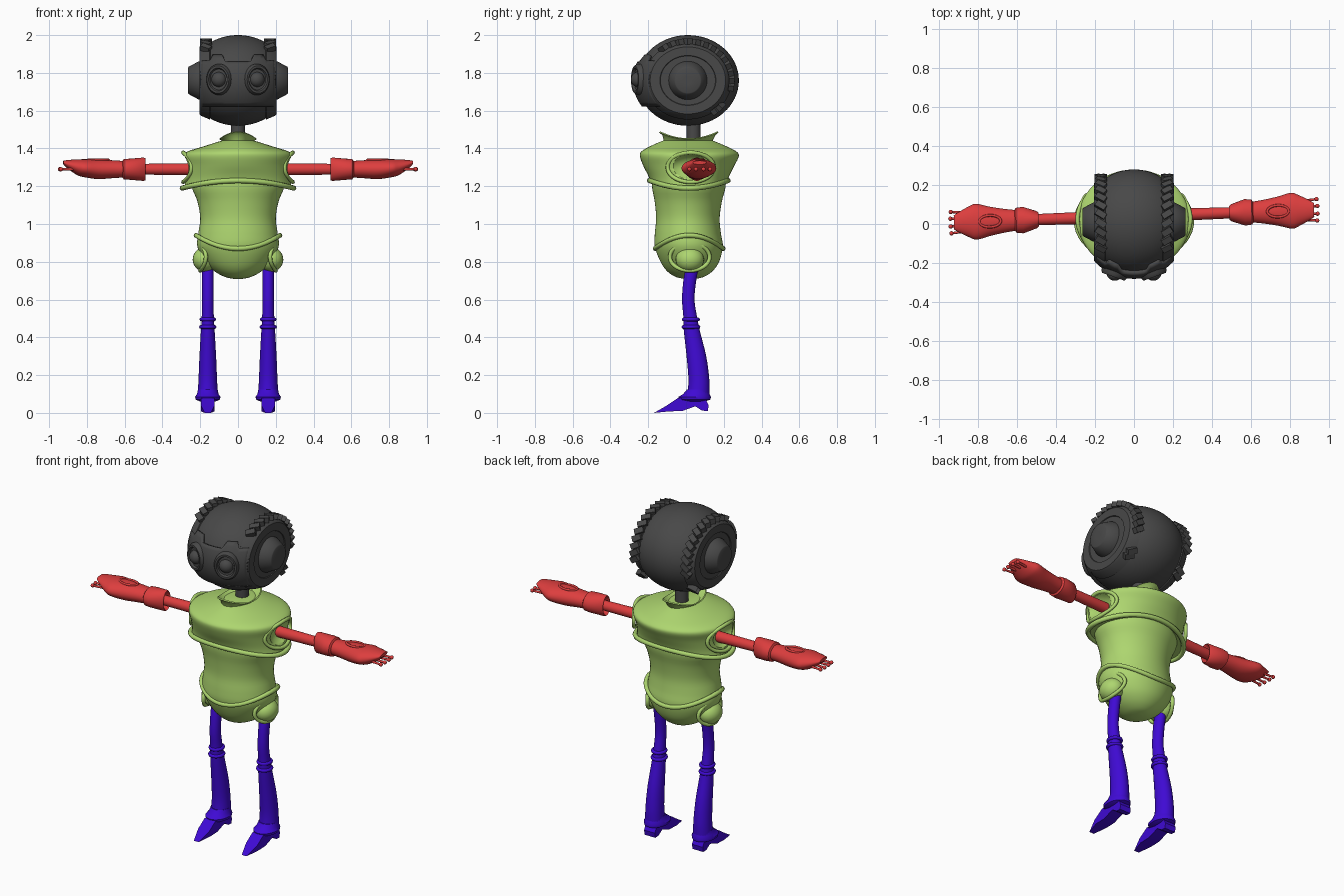
import bpy, bmesh
from math import sin, cos, pi, radians, sqrt
from mathutils import Matrix, Vector

cube = bpy.data.objects.get("Cube")
if cube:
    bpy.data.objects.remove(cube)


def material(name, rgb):
    m = bpy.data.materials.new(name)
    m.use_nodes = True
    m.diffuse_color = (*rgb, 1)
    m.node_tree.nodes["Principled BSDF"].inputs["Base Color"].default_value = (*rgb, 1)
    return m


GREY = material("dark_grey", (0.065, 0.065, 0.065))
GREEN = material("lime_green", (0.42, 0.67, 0.16))
RED = material("red", (0.72, 0.048, 0.048))
BLUE = material("violet_blue", (0.05, 0.003, 0.66))
AXIS_X = Matrix(((0, 0, 1, 0), (1, 0, 0, 0), (0, 1, 0, 0), (0, 0, 0, 1)))  # local z -> x


def finish(name, bm, mat, matrix=Matrix(), angle=40):
    bm.transform(matrix)
    bmesh.ops.recalc_face_normals(bm, faces=bm.faces)
    me = bpy.data.meshes.new(name)
    bm.to_mesh(me)
    bm.free()
    me.materials.append(mat)
    ob = bpy.data.objects.new(name, me)
    bpy.context.collection.objects.link(ob)
    bpy.ops.object.select_all(action='DESELECT')
    ob.select_set(True)
    bpy.context.view_layer.objects.active = ob
    bpy.ops.object.shade_smooth_by_angle(angle=radians(angle))
    return ob


def resample(rows, steps):
    """Catmull-Rom through the section rows."""
    out = []
    for i in range(len(rows) - 1):
        a, b, c, d = (rows[min(max(i + k, 0), len(rows) - 1)] for k in (-1, 0, 1, 2))
        for s in range(steps):
            t = s / steps
            out.append([q + t * (r - p) / 2 + t * t * (p - 2.5 * q + 2 * r - e / 2)
                        + t ** 3 * (1.5 * (q - r) + (e - p) / 2) for p, q, r, e in zip(a, b, c, d)])
    return out + [rows[-1]]


def loft(name, rows, mat, matrix=Matrix(), steps=1, n=40):
    """Rows are (height, centre u, centre v, radius u, radius v, saddle)."""
    bm = bmesh.new()
    rows = resample([tuple(r) + (0,) * (6 - len(r)) for r in rows], steps)
    loops = [[bm.verts.new((u + ru * cos(2 * pi * i / n), v + rv * sin(2 * pi * i / n),
                            t + w * cos(4 * pi * i / n))) for i in range(n)]
             for t, u, v, ru, rv, w in rows]
    for a, b in zip(loops, loops[1:]):
        for i in range(n):
            j = (i + 1) % n
            bm.faces.new((a[i], a[j], b[j], b[i]))
    bm.faces.new(loops[0])
    bm.faces.new(loops[-1])
    return finish(name, bm, mat, matrix)


def rim(name, row, thick, mat, matrix=Matrix(), n=48, m=8):
    """Round bead along a saddle-shaped ellipse."""
    t, u, v, ru, rv, w = row
    bm = bmesh.new()
    loops = []
    for i in range(n):
        a = 2 * pi * i / n
        loops.append([bm.verts.new((u + (ru + thick * cos(b)) * cos(a), v + (rv + thick * cos(b)) * sin(a),
                                    t + w * cos(2 * a) + thick * sin(b)))
                      for b in (2 * pi * k / m for k in range(m))])
    for i in range(n):
        p, q = loops[i], loops[(i + 1) % n]
        for k in range(m):
            bm.faces.new((p[k], p[(k + 1) % m], q[(k + 1) % m], q[k]))
    return finish(name, bm, mat, matrix, 80)


def ball(name, centre, radii, mat, matrix=Matrix()):
    bm = bmesh.new()
    bmesh.ops.create_uvsphere(bm, u_segments=24, v_segments=14, radius=1)
    return finish(name, bm, mat, matrix @ Matrix.Translation(centre) @ Matrix.Diagonal((*radii, 1)))


# Head: ellipsoid with its sides cut flat
HY, HZ, RX, RY, RZ = 0.01, 1.76, 0.27, 0.27, 0.24


def head_row(x, s=None):
    s = sqrt(1 - (x / RX) ** 2) if s is None else s
    return (x, HY, HZ, RY * s, RZ * s)


loft("head", [head_row(-0.2 + 0.02 * i) for i in range(21)], GREY, AXIS_X, n=64)

# Visor: raised shell over the face with a stepped upper edge
bm = bmesh.new()
grid = []
for i in range(25):
    x = -0.192 + 0.016 * i
    top = 1.855 if abs(x) < 0.07 else 1.89 if abs(x) < 0.14 else 1.86
    col = []
    for k in range(13):
        z = 1.63 + (top - 1.63) * k / 12
        y = HY - 1.035 * RY * sqrt(1 - (x / RX) ** 2 - ((z - HZ) / RZ) ** 2)
        col.append(bm.verts.new((x, y, z)))
    grid.append(col)
for a, b in zip(grid, grid[1:]):
    for k in range(12):
        bm.faces.new((a[k], b[k], b[k + 1], a[k + 1]))
visor = finish("visor", bm, GREY)
mod = visor.modifiers.new("thickness", 'SOLIDIFY')
mod.thickness, mod.offset = 0.024, 0

for side, s in (("left", 1), ("right", -1)):
    flip = Matrix.Diagonal((s, 1, 1, 1))
    # Side plate, ear puck and rim teeth
    loft(side + "_side_plate", [head_row(*r) for r in
         ((0.14, 0.8), (0.15, 0.86), (0.195, 0.78), (0.205, 0.74), (0.205, 0.55), (0.195, 0.53))],
         GREY, flip @ AXIS_X, n=64)
    loft(side + "_ear", [(x, HY, HZ, r, r) for x, r in
         ((0.18, 0.105), (0.21, 0.1), (0.262, 0.072), (0.265, 0.066), (0.265, 0.02))], GREY, flip @ AXIS_X)
    bm = bmesh.new()
    for deg in [-50, -42] + list(range(-8, 125, 11)):
        a = radians(deg)
        spot = Vector((0.17, HY + RY * 0.86 * cos(a), HZ + RZ * 0.86 * sin(a)))
        bmesh.ops.create_cube(bm, size=1, matrix=Matrix.Translation(spot) @ Matrix.Rotation(a, 4, 'X')
                              @ Matrix.Rotation(radians(32), 4, 'Y') @ Matrix.Diagonal((0.055, 0.03, 0.032, 1)))
    finish(side + "_rim_teeth", bm, GREY, flip)
    # Eye
    look = Vector((0.33 * s, -0.94, 0)).to_track_quat('Z', 'Y').to_matrix().to_4x4()
    eye = Matrix.Translation((0.1 * s, -0.252, 1.765)) @ look
    loft(side + "_eye_socket", [(h, 0, 0, r * 0.93, r * 1.1) for h, r in
         ((-0.04, 0.075), (0.005, 0.075), (0.02, 0.066), (0.02, 0.056), (0.008, 0.05))], GREY, eye)
    ball(side + "_eyeball", (0, 0, 0.003), (0.04, 0.04, 0.036), GREY, eye)

# Neck and saddle-shaped collar
loft("neck", [(1.4, 0, 0.04, 0.038, 0.038), (1.56, 0, 0.04, 0.036, 0.036)], GREY)
loft("collar", [(1.38, 0, 0.01, 0.11, 0.15), (1.43, 0, 0.01, 0.07, 0.125), (1.455, 0, 0.015, 0.085, 0.14, -0.015),
                (1.468, 0, 0.015, 0.1, 0.158, -0.018), (1.472, 0, 0.015, 0.095, 0.15, -0.018),
                (1.44, 0, 0.02, 0.06, 0.1, -0.01)], GREEN)

# Torso
loft("torso", [(0.71, 0, 0.02, 0.025, 0.03), (0.72, 0, 0.02, 0.07, 0.075), (0.75, 0, 0.02, 0.125, 0.12),
               (0.8, 0, 0.02, 0.175, 0.155), (0.88, 0, 0.015, 0.215, 0.18), (0.95, 0, 0.01, 0.21, 0.175),
               (1.03, 0, 0.01, 0.2, 0.168), (1.12, 0, 0.012, 0.215, 0.178), (1.2, 0, 0.015, 0.245, 0.195),
               (1.27, 0, 0.015, 0.23, 0.19), (1.35, 0, 0.015, 0.18, 0.17)], GREEN, steps=4, n=56)
rim("hip_rim", (0.905, 0, 0.017, 0.222, 0.18, 0.035), 0.013, GREEN)

# Shoulder cape with armholes cut through
cape = loft("shoulder_cape", [(1.21, 0, 0.015, 0.285, 0.205, -0.02), (1.25, 0, 0.015, 0.278, 0.218, -0.012),
            (1.31, 0, 0.015, 0.28, 0.242), (1.36, 0, 0.018, 0.288, 0.262), (1.385, 0, 0.015, 0.265, 0.25),
            (1.41, 0, 0.012, 0.185, 0.205), (1.44, 0, 0.01, 0.09, 0.135), (1.45, 0, 0.01, 0.05, 0.1)],
            GREEN, steps=4, n=56)
rim("cape_rim", (1.21, 0, 0.015, 0.295, 0.208, -0.02), 0.014, GREEN)
for s in (1, -1):
    cutter = ball("armhole_cutter", (0.315 * s, 0.025, 1.3), (0.08, 0.125, 0.073), GREEN)
    cutter.hide_render = True
    bpy.context.view_layer.objects.active = cape
    mod = cape.modifiers.new("armhole", 'BOOLEAN')
    mod.operation, mod.object = 'DIFFERENCE', cutter
    bpy.ops.object.modifier_apply(modifier=mod.name)
    bpy.data.objects.remove(cutter)

for side, s in (("left", 1), ("right", -1)):
    flip = Matrix.Diagonal((s, 1, 1, 1))
    # Armhole and hip sockets
    rim(side + "_armhole_rim", (0.268, 0.025, 1.3, 0.122, 0.078, -0.022), 0.011, GREEN, flip @ AXIS_X)
    rim(side + "_hip_socket_rim", (0.185, 0.02, 0.825, 0.105, 0.072, -0.015), 0.011, GREEN, flip @ AXIS_X)
    ball(side + "_hip_ball", (0.175, 0.02, 0.812), (0.065, 0.075, 0.065), GREEN, flip)

    # Arm, cuff and hand
    arm = Matrix.Translation((0, 0.04, 1.29)) @ Matrix.Rotation(radians(2), 4, 'Z') @ flip
    along = arm @ AXIS_X
    loft(side + "_arm", [(0.2, 0, 0, 0.032, 0.032), (0.56, 0, 0, 0.028, 0.028)], RED, along, n=20)
    loft(side + "_cuff", [(0.52, 0, 0, 0.03, 0.04), (0.49, 0, 0, 0.036, 0.058), (0.5, 0, 0, 0.044, 0.062),
                          (0.57, 0, 0, 0.068, 0.056), (0.605, 0, 0, 0.064, 0.054), (0.615, 0, 0, 0.05, 0.04)],
         RED, along)
    loft(side + "_hand", [(0.58, 0, 0, 0.05, 0.042), (0.66, 0, 0, 0.06, 0.047), (0.74, 0, 0, 0.075, 0.052),
                          (0.81, 0, 0.005, 0.092, 0.048), (0.85, 0, 0.01, 0.078, 0.042),
                          (0.9, 0, 0.025, 0.052, 0.024), (0.925, 0, 0.035, 0.036, 0.01)], RED, along, steps=4)
    rim(side + "_hand_oval", (0.049, 0.74, 0, 0.055, 0.03, 0), 0.007, RED, arm.copy())
    for i, y in enumerate((-0.055, -0.02, 0.02, 0.055)):
        tip = 0.945 - 0.1 * abs(y)
        loft(f"{side}_finger_{i + 1}", [(0.83, y * 0.8, 0, 0.008, 0.008), (tip, y, 0, 0.006, 0.006)],
             RED, along, n=10)
        ball(f"{side}_fingertip_{i + 1}", (tip, y, 0), (0.011, 0.011, 0.011), RED, arm)

    # Leg with knee beads and ankle flare
    x = 0.16
    loft(side + "_leg", [(0.78, x, 0.035, 0.03, 0.035), (0.7, x, 0.02, 0.03, 0.034), (0.6, x, 0.012, 0.03, 0.033),
                         (0.51, x, 0.022, 0.032, 0.036), (0.44, x, 0.03, 0.036, 0.042),
                         (0.3, x, 0.055, 0.044, 0.052), (0.18, x, 0.068, 0.049, 0.055),
                         (0.1, x, 0.066, 0.053, 0.058)], BLUE, flip, steps=4, n=28)
    for name, z, r in (("upper", 0.495, 0.034), ("lower", 0.455, 0.036)):
        rim(f"{side}_{name}_knee_bead", (z, x, 0.026, r, r + 0.004, 0), 0.01, BLUE, flip)
    loft(side + "_ankle_flare", [(0.125, x, 0.064, 0.052, 0.058), (0.1, x, 0.055, 0.057, 0.07),
                                 (0.085, x, 0.046, 0.067, 0.086), (0.07, x, 0.046, 0.064, 0.083),
                                 (0.06, x, 0.05, 0.04, 0.05)], BLUE, flip, n=28)

    # Foot: angular wedge, narrowing to the toe
    profile = ((-0.17, 0), (-0.1, 0.04), (-0.04, 0.08), (0.1, 0.08), (0.12, 0.04),
               (0.115, 0.01), (0.085, 0.012), (0.05, 0.035), (-0.02, 0.01), (-0.09, 0.008))
    bm = bmesh.new()
    ends = []
    for e in (-1, 1):
        ends.append([bm.verts.new((x + e * (0.016 if y < -0.15 else 0.036), y, z)) for y, z in profile])
        bm.faces.new(ends[-1])
    for i in range(len(profile)):
        j = (i + 1) % len(profile)
        bm.faces.new((ends[0][i], ends[0][j], ends[1][j], ends[1][i]))
    finish(side + "_foot", bm, BLUE, flip, 20)
